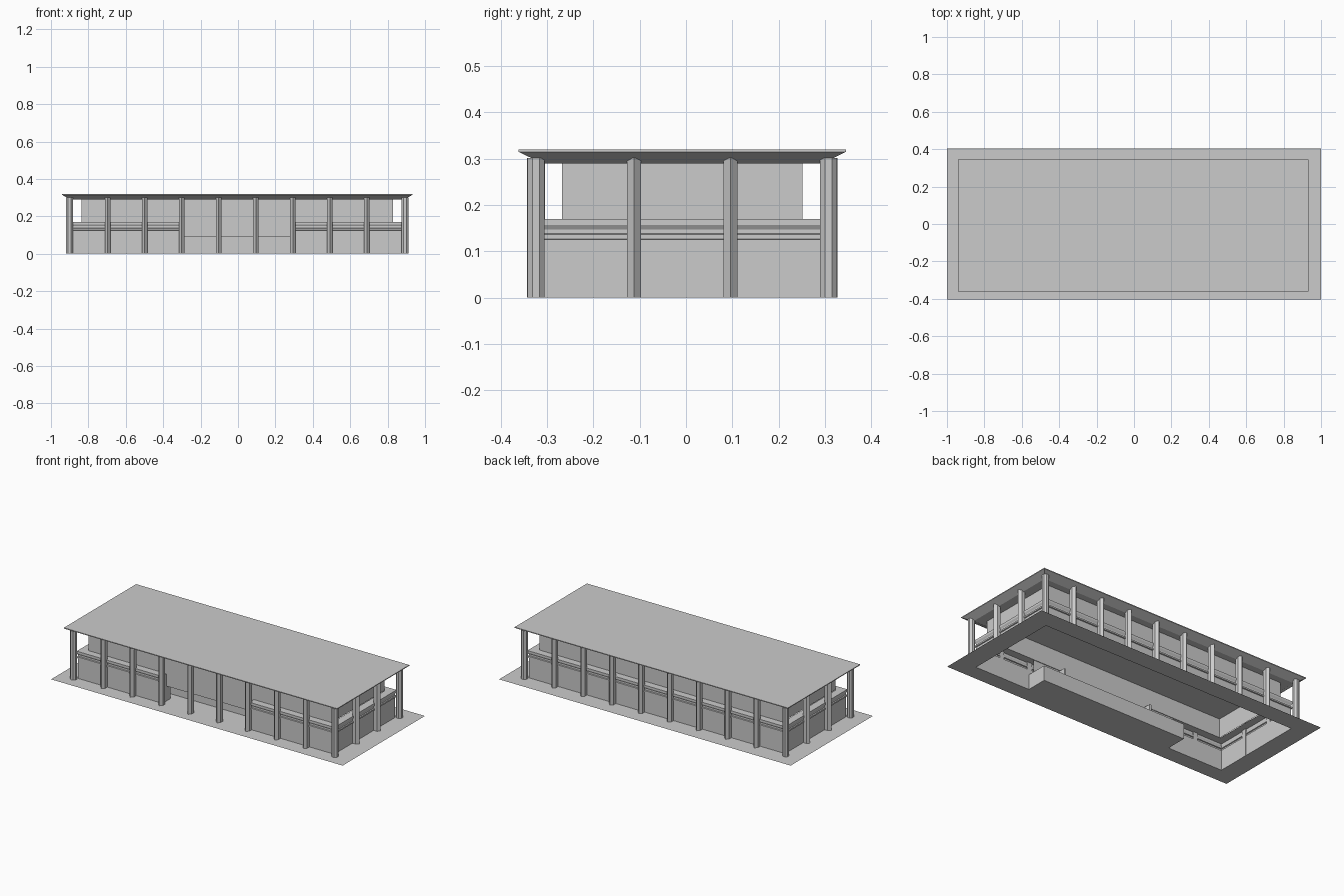
import bpy
import math

cube = bpy.data.objects.get("Cube")
if cube:
    bpy.data.objects.remove(cube, do_unlink=True)

grey = bpy.data.materials.new("plain_grey")
grey.use_nodes = True
colour = (0.6, 0.6, 0.6, 1)
grey.diffuse_color = colour
grey.node_tree.nodes["Principled BSDF"].inputs["Base Color"].default_value = colour

# Shared dimensions
CX, CY = -0.004, -0.008          # building centre
BODY = (0.878, 0.298)            # lower wall half sizes
BLOCK = (0.833, 0.26)            # upper wall half sizes
LEDGE, EAVE, LINTEL = 0.17, 0.29, 0.093
GAP, NOTCH = 0.3, 0.5            # entrance half widths
FRONT, BACK = -BODY[1], BODY[1]
NOTCH_Y = -0.167


def make(name, verts, faces, shift=(CX, CY)):
    mesh = bpy.data.meshes.new(name)
    mesh.from_pydata([(x + shift[0], y + shift[1], z) for x, y, z in verts], [], faces)
    mesh.materials.append(grey)
    obj = bpy.data.objects.new(name, mesh)
    bpy.context.collection.objects.link(obj)
    return obj


def loft(name, rings, closed=True, cap_top=False, cap_bottom=False):
    """Join equal rings of points with quads, with optional end caps."""
    n = len(rings[0])
    verts = [p for ring in rings for p in ring]
    faces = []
    for r in range(len(rings) - 1):
        for i in range(n if closed else n - 1):
            j = (i + 1) % n
            faces.append((r * n + i, r * n + j, r * n + n + j, r * n + n + i))
    if cap_bottom:
        faces.append(tuple(reversed(range(n))))
    if cap_top:
        faces.append(tuple(range(len(verts) - n, len(verts))))
    return make(name, verts, faces)


def rect(hx, hy, z):
    return [(-hx, -hy, z), (hx, -hy, z), (hx, hy, z), (-hx, hy, z)]


def prism(name, outline, z0, z1):
    return loft(name, [[(x, y, z) for x, y in outline] for z in (z0, z1)],
                cap_top=True, cap_bottom=True)


def box(name, x0, x1, y0, y1, z0, z1):
    return prism(name, [(x0, y0), (x1, y0), (x1, y1), (x0, y1)], z0, z1)


# Ground apron: strips around the open interior, plus the entrance floor
bx = BODY[0]
strips = [(-1, 1, -0.403, FRONT + CY), (-1, 1, BACK + CY, 0.403),
          (-1, CX - bx, FRONT + CY, BACK + CY), (CX + bx, 1, FRONT + CY, BACK + CY),
          (CX - NOTCH, CX + NOTCH, FRONT + CY, NOTCH_Y + CY)]
verts, faces = [], []
for x0, x1, y0, y1 in strips:
    n = len(verts)
    verts += [(x0, y0, 0), (x1, y0, 0), (x1, y1, 0), (x0, y1, 0)]
    faces.append((n, n + 1, n + 2, n + 3))
make("ground_apron", verts, faces, (0, 0))

# Lower wall with moulded bands and ledge, open at the entrance
profile = [(0, 0), (0, 0.125), (0.006, 0.127), (0.006, 0.136), (0, 0.138),
           (0, 0.147), (0.006, 0.157), (0.006, LEDGE), (-0.042, LEDGE)]
rings = []
for d, z in profile:
    hx, hy = BODY[0] + d, BODY[1] + d
    rings.append([(GAP, -hy, z), (hx, -hy, z), (hx, hy, z),
                  (-hx, hy, z), (-hx, -hy, z), (-GAP, -hy, z)])
loft("lower_wall", rings, closed=False)

# Upper wall
loft("upper_wall", [rect(*BLOCK, LEDGE), rect(*BLOCK, EAVE)])

# Entrance: lintel, soffit, recessed wall and returns
by = -BLOCK[1]
loft("entrance_lintel", [[(-NOTCH, by, z), (NOTCH, by, z)] for z in (LINTEL, LEDGE)],
     closed=False)
loft("entrance_soffit", [[(-NOTCH, y, LINTEL), (NOTCH, y, LINTEL)] for y in (NOTCH_Y, by)],
     closed=False)
loft("entrance_wall", [[(-NOTCH, FRONT, z), (-NOTCH, NOTCH_Y, z),
                        (NOTCH, NOTCH_Y, z), (NOTCH, FRONT, z)] for z in (0, LINTEL)],
     closed=False)
for side, label in ((1, "left"), (-1, "right")):
    xs = sorted((side * GAP, side * (GAP + 0.012)))
    box("entrance_end_panel_" + label, xs[0], xs[1], FRONT, -0.22, 0, LEDGE - 0.001)

# Roof slab with sloping soffit
loft("roof", [rect(0.89, 0.302, EAVE), rect(0.937, 0.354, 0.315), rect(0.937, 0.354, 0.32)],
     cap_top=True, cap_bottom=True)


# Pointed columns, the point facing away from the building
def column(name, x, y, angle):
    w, tip = 0.015, 0.019
    shape = [(-w, -tip), (w, -tip), (w, 0.004), (0, tip), (-w, 0.004)]
    c, s = math.cos(angle), math.sin(angle)
    prism(name, [(x + u * c - v * s, y + u * s + v * c) for u, v in shape], 0, 0.302)


COL_X, COL_Y = 0.896, 0.316
for i in range(8):
    x = (i - 3.5) * 0.198
    column(f"front_column_{i + 1}", x, -COL_Y, math.pi)
    column(f"back_column_{i + 1}", x, COL_Y, 0)
for sx in (-1, 1):
    for sy in (-1, 1):
        end = ("left" if sx > 0 else "right") + ("_back" if sy > 0 else "_front")
        column("end_column_" + end, sx * COL_X, sy * 0.104, -sx * math.pi / 2)
        # Octagonal corner column
        ring = [(sx * COL_X + 0.02 * math.cos(a), sy * COL_Y + 0.02 * math.sin(a))
                for a in [(k + 0.5) * math.pi / 4 for k in range(8)]]
        prism("corner_column_" + end, ring, 0, 0.302)
